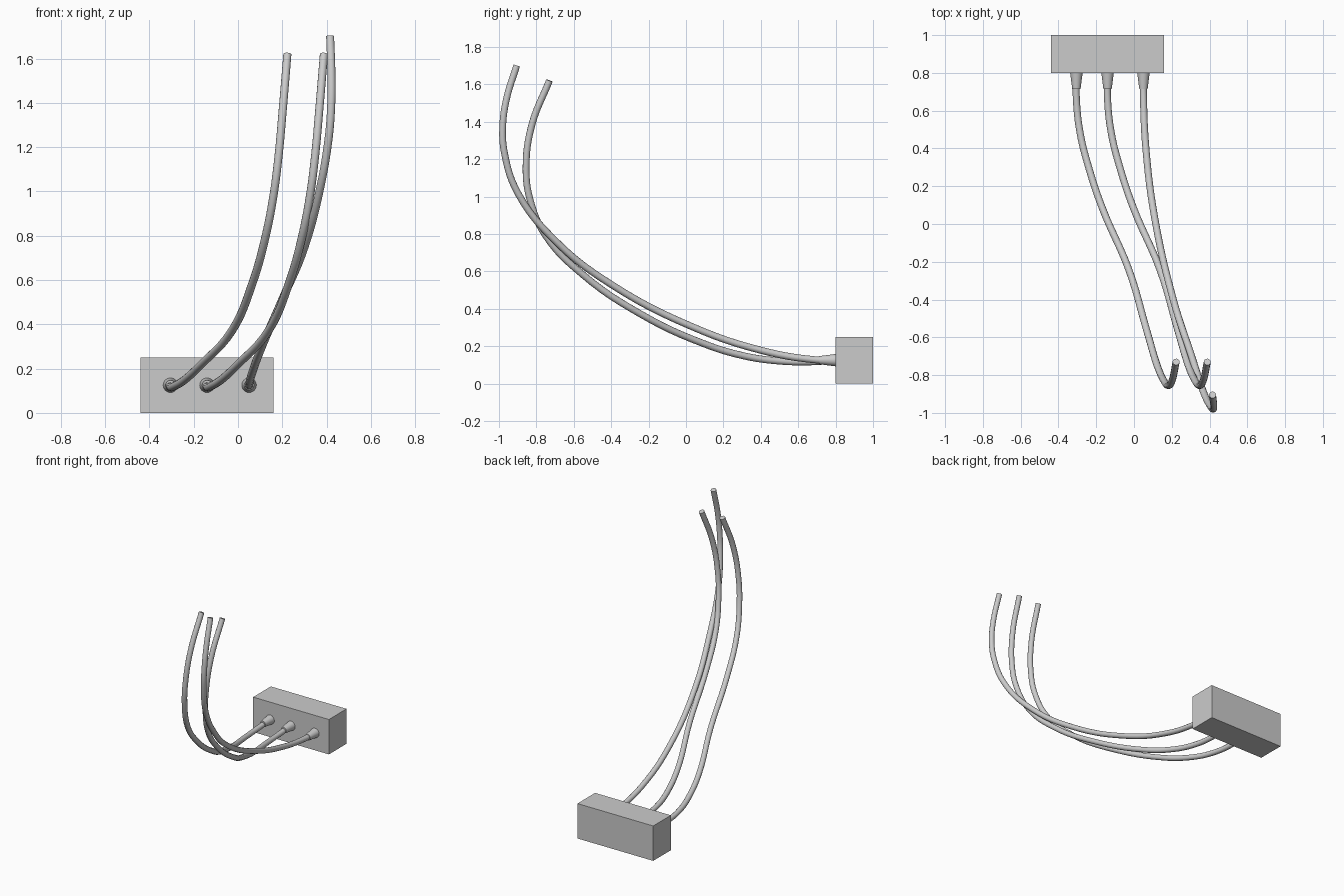
import bpy
import math
from mathutils import Vector

if "Cube" in bpy.data.objects:
    bpy.data.objects.remove(bpy.data.objects["Cube"])

CABLE_RADIUS = 0.0185
SOCKETS = (-0.305, -0.14, 0.05)


def cable(name, points):
    """Smooth round tube through the given points, converted to a mesh."""
    data = bpy.data.curves.new(name, 'CURVE')
    data.dimensions = '3D'
    data.resolution_u = 6
    data.bevel_depth = CABLE_RADIUS
    data.bevel_resolution = 4
    data.use_fill_caps = True
    spline = data.splines.new('BEZIER')
    spline.bezier_points.add(len(points) - 1)
    for bp, co in zip(spline.bezier_points, points):
        bp.co = co
        bp.handle_left_type = bp.handle_right_type = 'AUTO'
    obj = bpy.data.objects.new(name, data)
    bpy.context.collection.objects.link(obj)
    bpy.ops.object.select_all(action='DESELECT')
    obj.select_set(True)
    bpy.context.view_layer.objects.active = obj
    bpy.ops.object.convert(target='MESH')
    bpy.ops.object.shade_smooth_by_angle(angle=math.radians(40))


# Connector block
bpy.ops.mesh.primitive_cube_add(size=1, location=(-0.14, 0.9, 0.125))
block = bpy.context.object
block.name = "connector_block"
block.scale = (0.6, 0.2, 0.25)
bpy.ops.object.transform_apply(location=False, rotation=False, scale=True)

# Tapered strain reliefs on the front of the block
for i, x in enumerate(SOCKETS):
    bpy.ops.mesh.primitive_cone_add(vertices=24, radius1=0.033, radius2=0.022,
                                    depth=0.085, location=(x, 0.7575, 0.125),
                                    rotation=(math.pi / 2, 0, 0))
    bpy.context.object.name = f"strain_relief_{i + 1}"
    bpy.ops.object.shade_smooth_by_angle(angle=math.radians(40))

# Left and middle cables share one path
path = [(0, 0.8, 0.125), (0, 0.66, 0.116), (0.02, 0.48, 0.122),
        (0.065, 0.3, 0.15), (0.135, 0.09, 0.215), (0.277, -0.24, 0.37),
        (0.37, -0.555, 0.585), (0.428, -0.75, 0.79), (0.465, -0.833, 0.98),
        (0.487, -0.855, 1.15), (0.508, -0.825, 1.38), (0.528, -0.73, 1.62)]
for name, x in zip(("cable_left", "cable_middle"), SOCKETS):
    cable(name, [Vector(p) + Vector((x, 0, 0)) for p in path])

# Longer right cable
cable("cable_right", [
    (0.05, 0.8, 0.125), (0.05, 0.68, 0.128), (0.063, 0.4, 0.178),
    (0.11, 0.03, 0.305), (0.208, -0.4, 0.53), (0.302, -0.69, 0.755),
    (0.372, -0.9, 1.02), (0.408, -0.97, 1.23), (0.42, -0.98, 1.37),
    (0.422, -0.96, 1.52), (0.416, -0.905, 1.70)])
